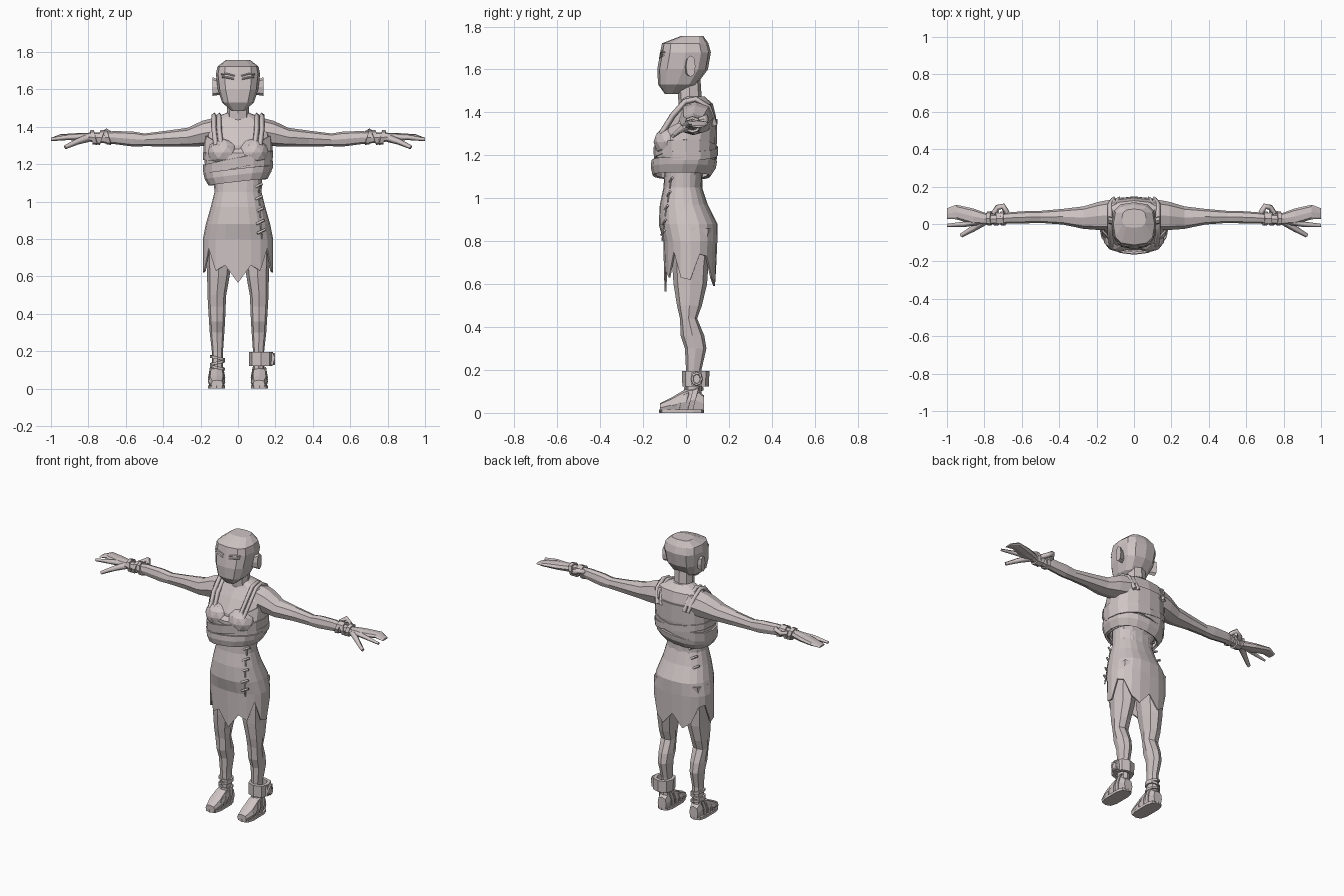
import bpy
import bmesh
import math
from mathutils import Vector

cube = bpy.data.objects.get("Cube")
if cube:
    bpy.data.objects.remove(cube, do_unlink=True)

clay = bpy.data.materials.new("pale_clay")
clay.use_nodes = True
clay.diffuse_color = (0.62, 0.55, 0.55, 1)
clay.node_tree.nodes["Principled BSDF"].inputs["Base Color"].default_value = clay.diffuse_color

SIDES = ((-1, "right_"), (1, "left_"))


def finish(name, bm, thickness=0):
    bmesh.ops.recalc_face_normals(bm, faces=bm.faces)
    mesh = bpy.data.meshes.new(name)
    bm.to_mesh(mesh)
    bm.free()
    mesh.materials.append(clay)
    obj = bpy.data.objects.new(name, mesh)
    bpy.context.collection.objects.link(obj)
    if thickness:
        mod = obj.modifiers.new("thickness", "SOLIDIFY")
        mod.thickness = thickness
    return obj


def power(value, p):
    return math.copysign(abs(value) ** p, value)


def loft(name, rings, n=10, axis="z", p=0.85, side=1, shell=0, warp=None, edge=None):
    """Rings are (height, u, v, radius u, radius v) along an axis.
    shell leaves the ends open; edge sets the last ring's height per vertex."""
    bm = bmesh.new()
    rows = []
    for i, (h, u, v, ru, rv) in enumerate(rings):
        row = []
        for k in range(n):
            a = math.tau * k / n - math.pi / 2
            pu = u + ru * power(math.cos(a), p)
            pv = v + rv * power(math.sin(a), p)
            height = edge[min(k, n - k)] if edge and i == len(rings) - 1 else h
            co = {"x": (height, pu, pv), "y": (pu, height, pv), "z": (pu, pv, height)}[axis]
            co = Vector(co)
            if warp:
                co = warp(co)
            co.x *= side
            row.append(bm.verts.new(co))
        rows.append(row)
    for low, high in zip(rows, rows[1:]):
        for k in range(n):
            j = (k + 1) % n
            bm.faces.new((low[k], low[j], high[j], high[k]))
    if not shell:
        bm.faces.new(rows[0])
        bm.faces.new(rows[-1])
    return finish(name, bm, shell)


def tube(name, points, radius, end=1, side=1):
    """Four-sided tapering tube through the points."""
    curve = bpy.data.curves.new(name, "CURVE")
    curve.dimensions = "3D"
    curve.bevel_depth = radius
    curve.bevel_resolution = 0
    curve.use_fill_caps = True
    spline = curve.splines.new("POLY")
    spline.points.add(len(points) - 1)
    for i, (x, y, z) in enumerate(points):
        spline.points[i].co = (x * side, y, z, 1)
        spline.points[i].radius = 1 + (end - 1) * i / (len(points) - 1)
    temp = bpy.data.objects.new(name, curve)
    bpy.context.collection.objects.link(temp)
    graph = bpy.context.evaluated_depsgraph_get()
    mesh = bpy.data.meshes.new_from_object(temp.evaluated_get(graph))
    bpy.data.objects.remove(temp, do_unlink=True)
    bm = bmesh.new()
    bm.from_mesh(mesh)
    bpy.data.meshes.remove(mesh)
    return finish(name, bm)


def blob(name, centre, scale):
    bm = bmesh.new()
    bmesh.ops.create_icosphere(bm, subdivisions=2, radius=1)
    for v in bm.verts:
        v.co = Vector(centre) + Vector(a * b for a, b in zip(v.co, scale))
    return finish(name, bm)


def box(name, centre, size):
    bm = bmesh.new()
    bmesh.ops.create_cube(bm, size=1)
    for v in bm.verts:
        v.co = Vector(centre) + Vector(a * b for a, b in zip(v.co, size))
    return finish(name, bm)


def tilt(amount, source="x", target="z", about=0):
    def warp(co):
        setattr(co, target, getattr(co, target) + amount * (getattr(co, source) - about))
        return co
    return warp


# Head, neck and torso
loft("head", [(1.485, 0, -.068, .035, .03), (1.53, 0, -.04, .085, .09),
              (1.6, 0, -.016, .108, .118), (1.68, 0, -.002, .118, .118),
              (1.722, 0, -.004, .11, .108), (1.757, 0, .03, .065, .05)], n=12, p=.7)
loft("neck", [(1.4, 0, .03, .07, .06), (1.47, 0, .018, .06, .055), (1.56, 0, .012, .055, .055)], n=8)
loft("torso", [(1, 0, -.01, .125, .09), (1.1, 0, -.01, .122, .085), (1.2, 0, 0, .155, .12),
               (1.3, 0, .01, .175, .125), (1.38, 0, .035, .18, .105),
               (1.44, 0, .047, .145, .078), (1.475, 0, .035, .06, .05)], n=12)

# Ragged dress with a zigzag hem
loft("skirt", [(1.13, 0, -.012, .13, .088), (1.05, 0, -.015, .126, .09), (.97, 0, -.01, .146, .112),
               (.88, 0, .01, .172, .137), (.8, 0, .02, .188, .126), (.6, 0, .02, .188, .12)],
     n=20, shell=.008, edge=[.565, .66, .63, .75, .63, .62, .74, .73, .63, .59, .67])

# Chest wrap: a fitted shell and slanted overlapping bands
loft("chest_wrap", [(1.12, 0, -.018, .143, .118), (1.18, 0, -.003, .175, .138),
                    (1.26, 0, .002, .184, .142), (1.34, 0, .018, .182, .128)],
     n=16, shell=.01, edge=[1.285, 1.3, 1.33, 1.35, 1.35, 1.35, 1.36, 1.37, 1.37])
loft("lower_band", [(1.11, 0, -.02, .145, .122), (1.145, 0, -.012, .165, .138), (1.175, 0, -.008, .172, .139)],
     n=16, shell=.014, warp=tilt(.12))
loft("middle_band", [(1.18, 0, -.003, .185, .146), (1.235, 0, -.002, .188, .15)],
     n=16, shell=.012, warp=tilt(.2))
loft("upper_band", [(1.2, 0, .002, .186, .146), (1.24, 0, .002, .188, .146)],
     n=16, shell=.01, warp=tilt(-.12))

# Seam stitches at the left front and the right back of the dress
for i, (x, y, z) in enumerate([(.11, -.07, 1.085), (.112, -.08, 1.02), (.115, -.092, .955),
                               (.12, -.1, .89), (.125, -.106, .84)]):
    tube(f"front_stitch_{i}", [(x - .022, y - .008, z - .01), (x + .02, y + .006, z + .01)], .007)
    tube(f"front_seam_{i}", [(x, y, z), (x + .004, y - .006, z - .04)], .004)
for i in range(3):
    x, y, z = -.085 - .018 * i, .055 + .006 * i, 1.08 - .055 * i
    tube(f"back_stitch_{i}", [(x - .02, y, z + .012), (x + .02, y + .01, z - .012)], .007)

for s, tag in SIDES:
    # Face and bust
    loft(tag + "ear", [(.1, .012, 1.61, .018, .04), (.137, .022, 1.615, .022, .05)], n=8, axis="x", side=s)
    tube(tag + "eye", [(.022, -.122, 1.655), (.055, -.117, 1.663), (.085, -.105, 1.667)], .005, side=s)
    tube(tag + "brow", [(.018, -.12, 1.672), (.06, -.113, 1.684), (.09, -.099, 1.68)], .004, side=s)
    blob(tag + "bust", (.08 * s, -.075, 1.262), (.085, .076, .075))

    # Shoulder straps
    for i, x in enumerate((.1, .128)):
        tube(f"{tag}strap_{i}", [(x - .01, -.115, 1.3), (x, -.062, 1.385), (x, -.005, 1.45), (x, .045, 1.462),
                                 (x, .105, 1.425), (x - .02, .135, 1.34)], .014, side=s)

    # Arm and hand
    loft(tag + "arm", [(.1, .05, 1.38, .085, .075), (.19, .043, 1.364, .075, .068),
                       (.27, .034, 1.344, .06, .05), (.38, .039, 1.337, .042, .042),
                       (.5, .038, 1.33, .032, .034), (.56, .037, 1.334, .033, .04),
                       (.66, .033, 1.342, .03, .035), (.74, .026, 1.342, .026, .028),
                       (.8, .026, 1.345, .03, .024)], n=8, axis="x", side=s)
    loft(tag + "hand", [(.78, .026, 1.345, .028, .023), (.86, .04, 1.346, .043, .02),
                        (.95, .064, 1.347, .039, .013), (1, .056, 1.335, .028, .005)],
         n=8, axis="x", side=s)
    tube(tag + "index_finger", [(.83, .015, 1.345), (.91, -.002, 1.343), (1, -.008, 1.332)], .02, .45, s)
    tube(tag + "thumb", [(.8, .015, 1.34), (.86, -.025, 1.32), (.925, -.062, 1.29)], .022, .5, s)

    # Wrist wraps and knot
    for i, slant in enumerate((.25, -.3, .2)):
        x = .69 + .036 * i
        loft(f"{tag}wrist_wrap_{i}", [(x, .03, 1.343, .039, .04), (x + .022, .03, 1.343, .037, .038)],
             n=8, axis="x", side=s, shell=.012, warp=tilt(slant, "z", "x", 1.343))
    tube(tag + "wrist_knot", [(.68, .06, 1.36), (.7, .095, 1.375), (.73, .088, 1.355), (.75, .055, 1.35)], .016, side=s)

    # Leg, foot and sandal
    loft(tag + "leg", [(.86, .095, .03, .08, .1), (.7, .102, .02, .068, .085), (.6, .105, .02, .06, .078),
                       (.5, .113, .016, .05, .058), (.44, .113, .012, .047, .04),
                       (.36, .112, .03, .043, .055), (.3, .112, .045, .039, .05),
                       (.2, .11, .036, .03, .036), (.08, .11, .036, .03, .036)], n=8, side=s)
    loft(tag + "foot", [(-.122, .112, .023, .032, .022), (-.07, .115, .036, .043, .034),
                        (-.01, .114, .054, .04, .052), (.04, .112, .062, .036, .06),
                        (.083, .112, .042, .03, .04)], n=8, axis="y", p=.65, side=s)
    loft(tag + "sole", [(0, .115, -.02, .046, .105), (.016, .115, -.02, .046, .105)], n=10, p=.6, side=s)
    for i, (y, h) in enumerate([(-.075, .04), (-.035, .052), (.005, .064)]):
        loft(f"{tag}sandal_strap_{i}", [(y, .114, h - .006, .046, h - .006), (y + .024, .114, h, .045, h)],
             n=8, axis="y", p=.65, side=s, shell=.006, warp=tilt(.25, "z", "y"))

# Right ankle cords
for i in range(3):
    z = .105 + .026 * i
    loft(f"ankle_cord_{i}", [(z, .11, .036, .04, .045), (z + .014, .11, .036, .04, .045)],
         n=8, side=-1, shell=.01, warp=tilt(.2 * (-1) ** i, about=.11))

# Left ankle shackle with its lock plate and ring
loft("shackle", [(.122, .122, .045, .062, .062), (.195, .122, .045, .064, .064)], n=8, shell=.022)
box("shackle_lock", (.182, .05, .158), (.018, .05, .062))
tube("shackle_ring", [(.193, .05 + .022 * math.cos(a * math.pi / 4), .158 + .027 * math.sin(a * math.pi / 4))
                      for a in range(9)], .006)
